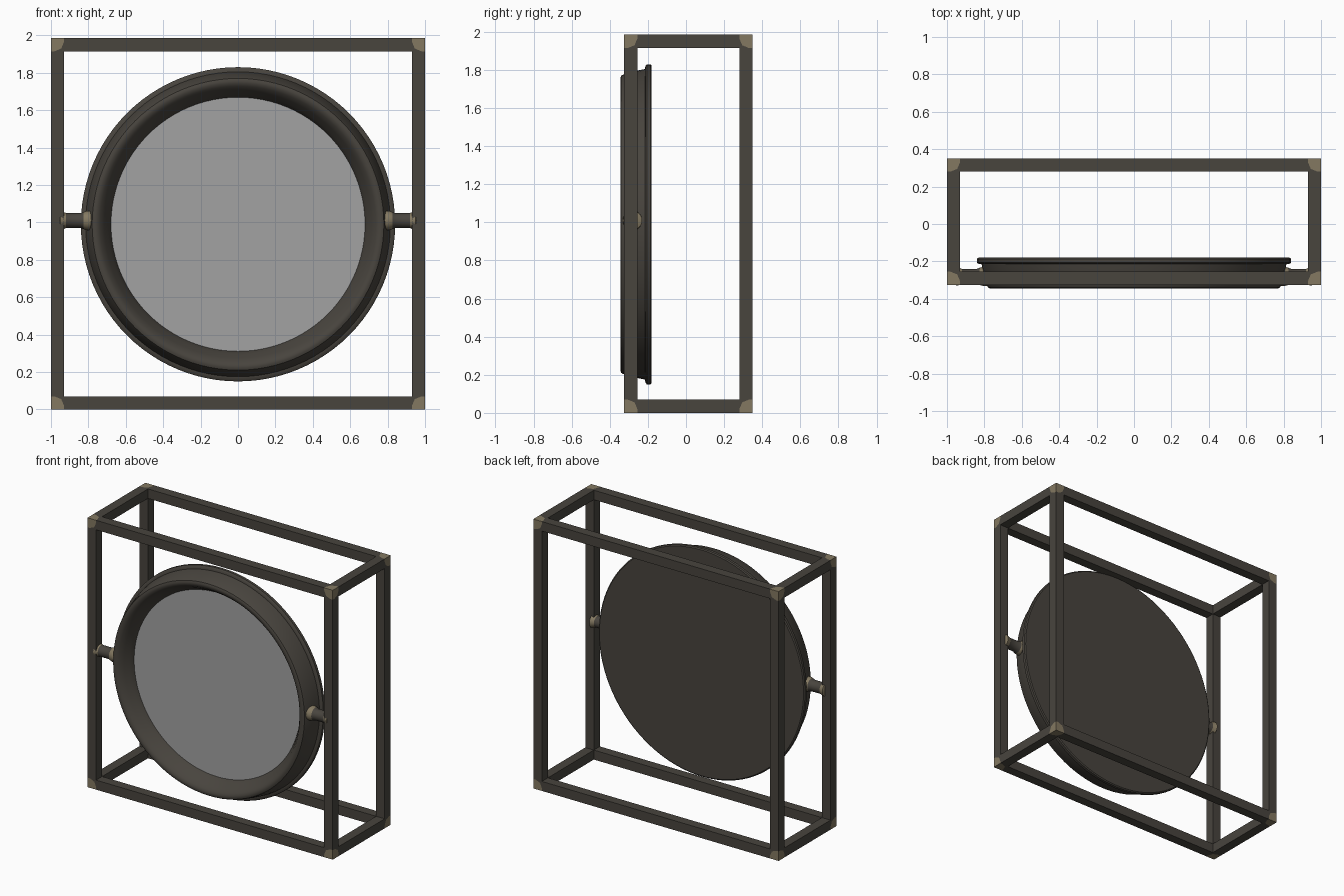
import bpy
import bmesh
import math
from mathutils import Matrix, Vector

if "Cube" in bpy.data.objects:
    bpy.data.objects.remove(bpy.data.objects["Cube"])


def material(name, color):
    m = bpy.data.materials.new(name)
    m.use_nodes = True
    m.diffuse_color = (*color, 1)
    m.node_tree.nodes["Principled BSDF"].inputs["Base Color"].default_value = (*color, 1)
    return m


bronze = material("dark bronze", (0.065, 0.058, 0.048))
brass = material("worn brass", (0.23, 0.19, 0.12))
glass = material("mirror grey", (0.36, 0.36, 0.36))


def finish(name, bm, mats, location, smooth=True):
    bmesh.ops.recalc_face_normals(bm, faces=bm.faces)
    mesh = bpy.data.meshes.new(name)
    bm.to_mesh(mesh)
    bm.free()
    for m in mats:
        mesh.materials.append(m)
    obj = bpy.data.objects.new(name, mesh)
    bpy.context.collection.objects.link(obj)
    obj.location = location
    if smooth:
        bpy.ops.object.select_all(action="DESELECT")
        obj.select_set(True)
        bpy.context.view_layer.objects.active = obj
        bpy.ops.object.shade_smooth_by_angle(angle=math.radians(35))
    return obj


def lathe(profile, axis, steps):
    """Revolve (radius, distance along axis) points around the axis."""
    bm = bmesh.new()
    axis = Vector(axis)
    verts = [bm.verts.new(axis * d + Vector((0, 0, r))) for r, d in profile]
    edges = [bm.edges.new(pair) for pair in zip(verts, verts[1:])]
    bmesh.ops.spin(bm, geom=verts + edges, cent=(0, 0, 0), axis=axis,
                   angle=math.tau, steps=steps, use_duplicate=False)
    bmesh.ops.remove_doubles(bm, verts=bm.verts, dist=0.0005)
    return bm


# Open box frame: one corner with three half bars, mirrored on all axes
half = Vector((1.0, 0.3375, 0.9925))
bar, wear = 0.07, 0.078
bm = bmesh.new()
bmesh.ops.create_cube(bm, size=bar, matrix=Matrix.Translation(half - Vector((bar, bar, bar)) / 2))
bm.normal_update()
for face in [f for f in bm.faces if sum(f.normal) < 0]:
    out = bmesh.ops.extrude_discrete_faces(bm, faces=[face])["faces"][0]
    bm.normal_update()
    axis = max(range(3), key=lambda i: abs(out.normal[i]))
    # rebuild the tube walls from the duplicated cap down to the centre plane
    rim = list(out.edges)
    tube = bmesh.ops.extrude_edge_only(bm, edges=rim)["geom"]
    for v in [g for g in tube if isinstance(g, bmesh.types.BMVert)]:
        v.co[axis] = 0
    bmesh.ops.delete(bm, geom=[out], context="FACES_ONLY")
for f in [f for f in bm.faces if all(
        abs(v.co[i] - half[i] + bar) < 1e-4 for v in f.verts for i in [max(
            range(3), key=lambda k: abs(f.normal[k]))]) and f.calc_area() < bar * bar * 1.1]:
    bmesh.ops.delete(bm, geom=[f], context="FACES_ONLY")
bmesh.ops.remove_doubles(bm, verts=bm.verts, dist=0.0005)

# Worn brass patch on the outer corner
for i in range(3):
    normal = Vector((0.414, 0.414, 0.414))
    normal[i] = 1
    bmesh.ops.bisect_plane(bm, geom=bm.verts[:] + bm.edges[:] + bm.faces[:],
                           plane_co=half - Vector([wear if k == i else 0 for k in range(3)]),
                           plane_no=normal)
for f in bm.faces:
    f.material_index = int((f.calc_center_median() - half).length < wear * 0.85)
frame = finish("frame", bm, [bronze, brass], (0, 0.0125, half.z), smooth=False)
mirror = frame.modifiers.new("Mirror", "MIRROR")
mirror.use_axis = (True, True, True)

# Round mirror housing: flat back, rear ridge, tapered side, rolled lip, recess
centre = (0, 0, 0.99)
housing = [(0, -0.18), (0.832, -0.18), (0.84, -0.186), (0.84, -0.206), (0.832, -0.213),
           (0.815, -0.215), (0.808, -0.25), (0.786, -0.33), (0.78, -0.34), (0.768, -0.345),
           (0.755, -0.344), (0.738, -0.335), (0.715, -0.305), (0.695, -0.27), (0.68, -0.245),
           (0.678, -0.235)]
finish("mirror_housing", lathe(housing, (0, 1, 0), 96), [bronze], centre)

# Mirror glass
bm = bmesh.new()
bmesh.ops.create_circle(bm, cap_ends=True, radius=0.679, segments=96,
                        matrix=Matrix.Rotation(math.radians(90), 4, "X"))
finish("mirror_glass", bm, [glass], (0, -0.24, 0.99))

# Pivot pins with flared, worn ends
pin = [(0, 0.77), (0.042, 0.77), (0.052, 0.785), (0.052, 0.805), (0.046, 0.825), (0.04, 0.84),
       (0.04, 0.92), (0.047, 0.935), (0.05, 0.95), (0.042, 0.955), (0, 0.955)]
for name, side in (("left_pivot", 1), ("right_pivot", -1)):
    bm = lathe(pin, (side, 0, 0), 24)
    for f in bm.faces:
        f.material_index = int(not 0.83 < abs(f.calc_center_median().x) < 0.925)
    finish(name, bm, [bronze, brass], (0, -0.28, 1.01))
